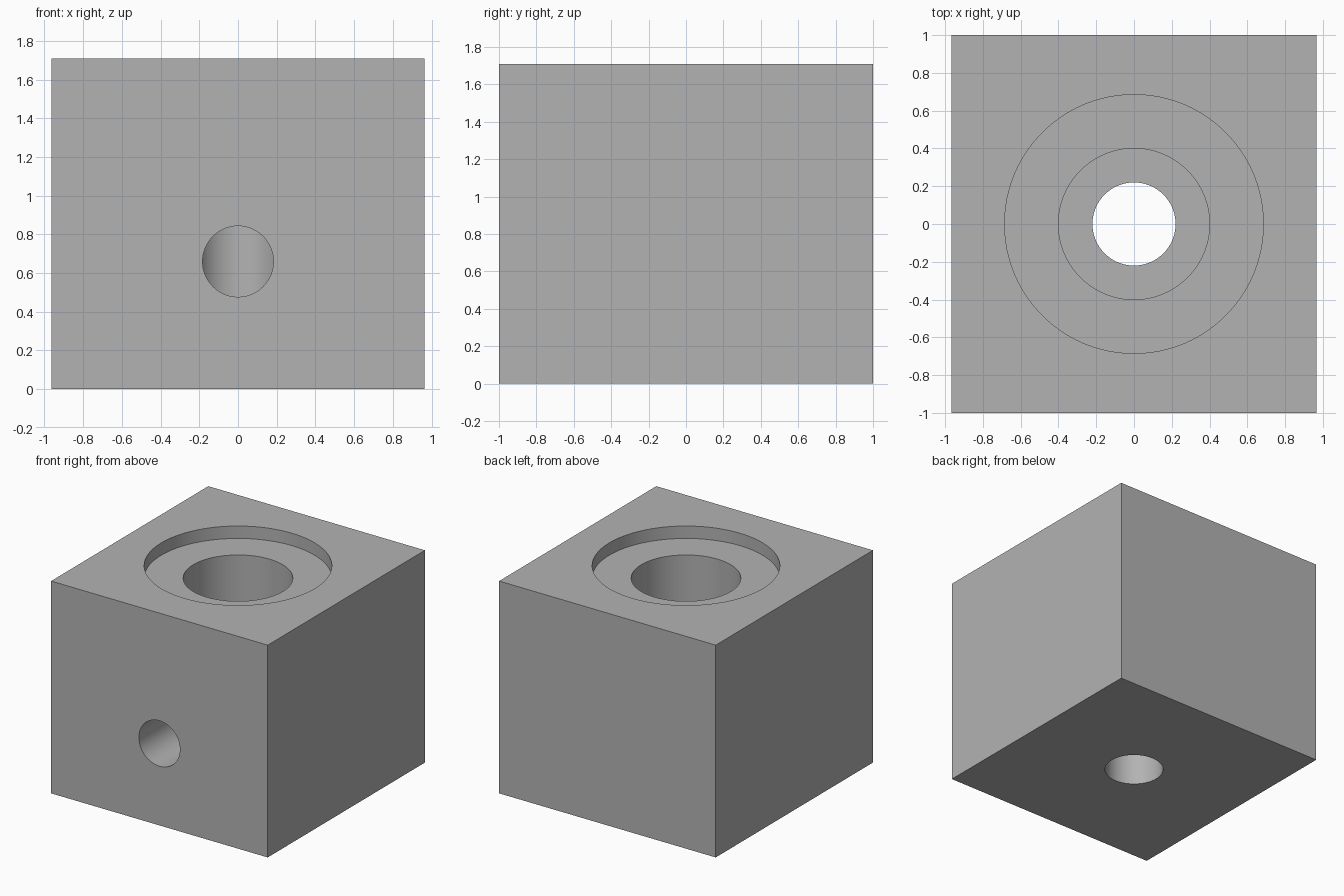
import bpy
import math

# Remove the default cube
default = bpy.data.objects.get("Cube")
if default:
    bpy.data.objects.remove(default, do_unlink=True)

WIDTH, DEPTH, HEIGHT = 1.93, 2.0, 1.71
SEGMENTS = 96

# Single plain grey
grey = bpy.data.materials.new("plain_grey")
grey.use_nodes = True
colour = (0.45, 0.45, 0.45, 1)
grey.diffuse_color = colour
grey.node_tree.nodes["Principled BSDF"].inputs["Base Color"].default_value = colour

# Solid block
bpy.ops.mesh.primitive_cube_add(size=1, location=(0, 0, HEIGHT / 2))
block = bpy.context.object
block.name = "bored_block"
block.scale = (WIDTH, DEPTH, HEIGHT)
bpy.ops.object.transform_apply(location=True, rotation=False, scale=True)
block.data.materials.append(grey)


def drill(name, radius, length, centre, tilt=0):
    """Cut a round hole in the block and discard the cutter."""
    bpy.ops.mesh.primitive_cylinder_add(
        vertices=SEGMENTS, radius=radius, depth=length,
        location=centre, rotation=(tilt, 0, 0))
    cutter = bpy.context.object
    cutter.name = name
    cutter.hide_render = True
    cutter.data.materials.append(grey)
    cut = block.modifiers.new(name, "BOOLEAN")
    cut.operation = "DIFFERENCE"
    cut.solver = "EXACT"
    cut.object = cutter
    bpy.context.view_layer.objects.active = block
    bpy.ops.object.modifier_apply(modifier=cut.name)
    bpy.data.objects.remove(cutter, do_unlink=True)


def drill_from_top(name, radius, floor):
    top = HEIGHT + 0.1
    drill(name, radius, top - floor, (0, 0, (top + floor) / 2))


# Stepped vertical bore: shallow recess, wide bore, through hole
drill_from_top("recess_cutter", 0.685, HEIGHT - 0.1)
drill_from_top("wide_bore_cutter", 0.4, 1.0)
drill_from_top("through_hole_cutter", 0.22, -0.1)

# Side hole from the front into the bore
drill("side_hole_cutter", 0.183, 1.1, (0, -0.55, 0.66), math.pi / 2)

# Smooth bores with crisp edges
bpy.ops.object.select_all(action="DESELECT")
block.select_set(True)
bpy.context.view_layer.objects.active = block
bpy.ops.object.shade_smooth_by_angle(angle=math.radians(30))
